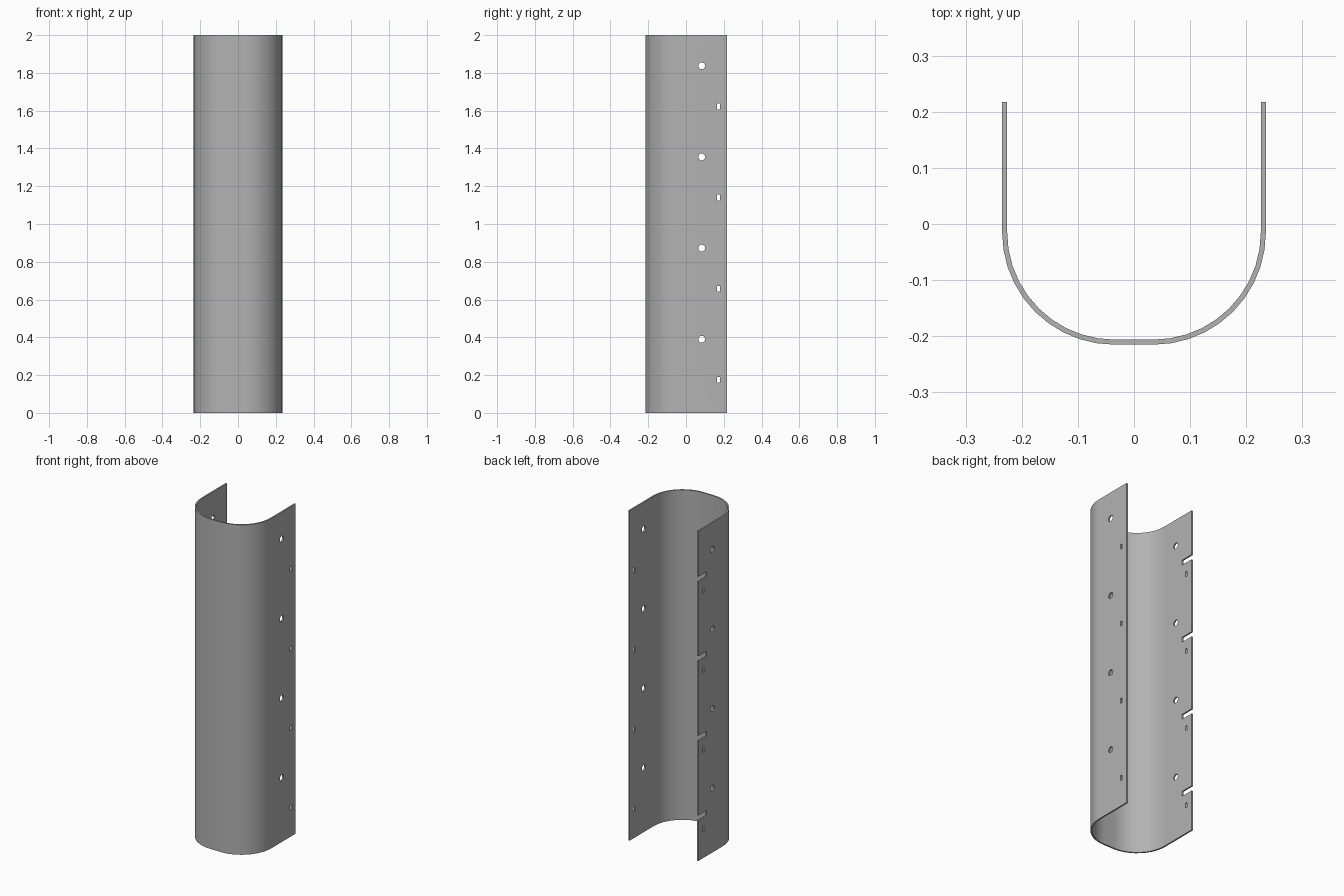
import bpy, bmesh, math
from mathutils import Matrix, Vector

cube = bpy.data.objects.get("Cube")
if cube:
    bpy.data.objects.remove(cube, do_unlink=True)

HEIGHT, HALF_W, BACK, FRONT = 2.0, 0.235, 0.217, -0.215
WALL, RADIUS, STEPS = 0.009, 0.2, 10
PITCH, COUNT = 0.4825, 4

steel = bpy.data.materials.new("plain grey steel")
steel.use_nodes = True
grey = (0.45, 0.45, 0.45, 1)
steel.diffuse_color = grey
steel.node_tree.nodes["Principled BSDF"].inputs["Base Color"].default_value = grey


def make_object(name, bm):
    bmesh.ops.recalc_face_normals(bm, faces=bm.faces[:])
    mesh = bpy.data.meshes.new(name)
    bm.to_mesh(mesh)
    bm.free()
    mesh.materials.append(steel)
    ob = bpy.data.objects.new(name, mesh)
    bpy.context.collection.objects.link(ob)
    return ob


def u_path(inset):
    """U-shaped outline running from the left back edge to the right one."""
    cx, cy, r = HALF_W - RADIUS, FRONT + RADIUS, RADIUS - inset
    half = [(HALF_W - inset, BACK)]
    for i in range(STEPS + 1):
        a = math.pi / 2 * i / STEPS
        half.append((cx + r * math.cos(a), cy - r * math.sin(a)))
    return half + [(-x, y) for x, y in reversed(half)]


# Bent sheet: strips of the wall section, extruded upward
bm = bmesh.new()
outer = [bm.verts.new((x, y, 0)) for x, y in u_path(0)]
inner = [bm.verts.new((x, y, 0)) for x, y in u_path(WALL)]
section = [bm.faces.new((outer[i], outer[i + 1], inner[i + 1], inner[i]))
           for i in range(len(outer) - 1)]
top = bmesh.ops.extrude_face_region(bm, geom=section, use_keep_orig=True)
bmesh.ops.translate(bm, vec=(0, 0, HEIGHT),
                    verts=[v for v in top["geom"] if isinstance(v, bmesh.types.BMVert)])
channel = make_object("curved_channel", bm)

# Cutters: round holes and slots through both walls, notches in one back edge
bm = bmesh.new()


def add_box(centre, size):
    matrix = Matrix.Translation(centre) @ Matrix.Diagonal(Vector(size).to_4d())
    bmesh.ops.create_cube(bm, size=1, matrix=matrix)


for i in range(COUNT):
    z = i * PITCH
    bmesh.ops.create_cone(
        bm, cap_ends=True, segments=24, radius1=0.018, radius2=0.018, depth=0.7,
        matrix=Matrix.Translation((0, 0.083, z + 0.39)) @ Matrix.Rotation(math.pi / 2, 4, 'Y'))
    add_box((0, 0.172, z + 0.175), (0.7, 0.015, 0.03))
    add_box((-HALF_W, BACK, z + 0.261), (0.1, 0.16, 0.03))
cutter = make_object("hole_cutter", bm)

cut = channel.modifiers.new("cut_holes", 'BOOLEAN')
cut.operation, cut.solver, cut.object = 'DIFFERENCE', 'EXACT', cutter
bpy.context.view_layer.objects.active = channel
bpy.ops.object.select_all(action='DESELECT')
channel.select_set(True)
bpy.ops.object.modifier_apply(modifier=cut.name)
bpy.data.objects.remove(cutter, do_unlink=True)

# Smooth bend with flat side walls
bpy.ops.object.shade_smooth_by_angle(angle=math.radians(30))
weighted = channel.modifiers.new("flat_walls", 'WEIGHTED_NORMAL')
weighted.keep_sharp = True
